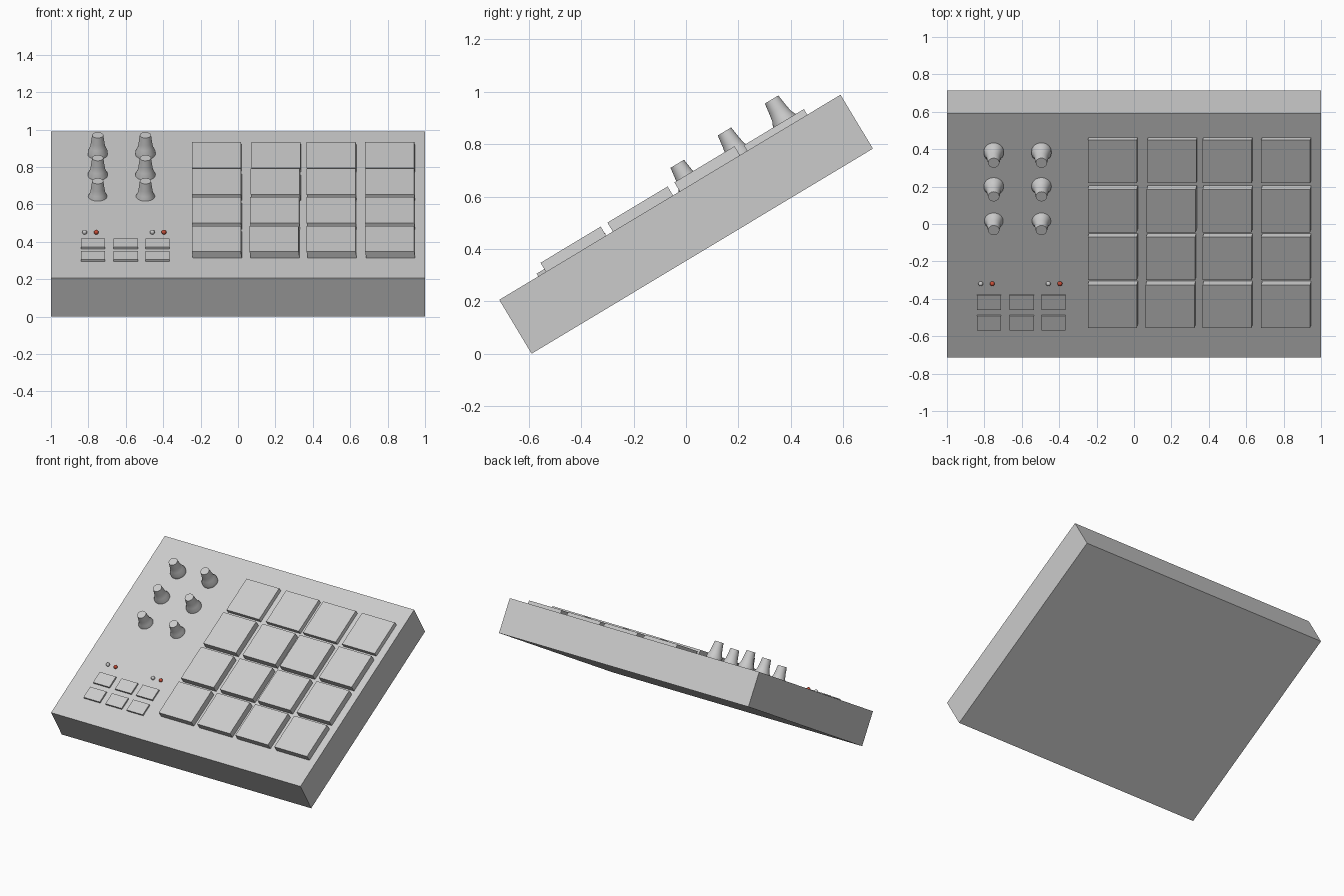
import bpy, bmesh, math
from mathutils import Matrix

if "Cube" in bpy.data.objects:
    bpy.data.objects.remove(bpy.data.objects["Cube"])

# Panel frame: x across, u up the slope, n out of the panel
TILT = math.radians(31)
FRAME = Matrix.Translation((0, -0.713, 0.206)) @ Matrix.Rotation(TILT, 4, 'X')


def finish(name, bm, mat=None, smooth=False):
    bmesh.ops.recalc_face_normals(bm, faces=bm.faces)
    bm.transform(FRAME)
    me = bpy.data.meshes.new(name)
    bm.to_mesh(me)
    bm.free()
    ob = bpy.data.objects.new(name, me)
    bpy.context.collection.objects.link(ob)
    if mat:
        me.materials.append(mat)
    if smooth:
        bpy.context.view_layer.objects.active = ob
        ob.select_set(True)
        bpy.ops.object.shade_smooth_by_angle(angle=math.radians(40))
        ob.select_set(False)
    return ob


def block(name, x0, x1, u0, u1, n0, n1, lean=0.0):
    """Box in panel coordinates; lean shifts the base sideways."""
    bm = bmesh.new()
    bmesh.ops.create_cube(bm, size=1)
    for v in bm.verts:
        base = v.co.z < 0
        v.co = ((x1 if v.co.x > 0 else x0) + (lean if base else 0),
                u1 if v.co.y > 0 else u0, n0 if base else n1)
    return finish(name, bm)


def knob(name, x, u, sink):
    profile = [(0, 0), (0.053, 0), (0.053, 0.02), (0.041, 0.046),
               (0.036, 0.075), (0.030, 0.12), (0, 0.12)]
    bm = bmesh.new()
    vs = [bm.verts.new((r, 0, h)) for r, h in profile]
    es = [bm.edges.new(p) for p in zip(vs, vs[1:])]
    bmesh.ops.spin(bm, geom=vs + es, cent=(0, 0, 0), axis=(0, 0, 1),
                   angle=math.tau, steps=32)
    bmesh.ops.remove_doubles(bm, verts=bm.verts, dist=1e-5)
    bm.transform(Matrix.Translation((x, u, -sink)))
    return finish(name, bm, smooth=True)


def lamp(name, x, mat=None):
    bm = bmesh.new()
    bmesh.ops.create_uvsphere(bm, u_segments=16, v_segments=10, radius=0.013,
                              matrix=Matrix.Translation((x, 0.464, 0.008)))
    return finish(name, bm, mat, True)


# Slanted case
block("case", -1, 1, 0, 1.52, -0.24, 0)

# 4 x 4 pads, back row sits lower
for r, (u, h) in enumerate([(0.208, 0.04), (0.506, 0.04), (0.804, 0.04), (1.104, 0.025)]):
    for c, x in enumerate([-0.247, 0.062 + 0.003 * r, 0.367, 0.68]):
        block(f"pad_{r}_{c}", x, x + 0.262, u, u + 0.268, -0.01, h, 0.007)

# Small buttons
for r, u in enumerate([0.174, 0.302]):
    for c, x in enumerate([-0.84, -0.665, -0.495]):
        block(f"button_{r}_{c}", x, x + 0.13, u, u + 0.09, -0.01, 0.012)

# Knobs, sunk deeper toward the front
for r, (u, sink) in enumerate([(0.85, 0.025), (1.068, 0.012), (1.285, 0)]):
    for c, x in enumerate([-0.75, -0.495]):
        knob(f"knob_{r}_{c}", x, u, sink)

# Indicator lamps: grey and red pairs
red = bpy.data.materials.new("lamp_red")
red.diffuse_color = (0.6, 0.08, 0.04, 1)
red.use_nodes = True
red.node_tree.nodes["Principled BSDF"].inputs["Base Color"].default_value = red.diffuse_color
for i, x in enumerate([-0.82, -0.458]):
    lamp(f"grey_lamp_{i}", x)
    lamp(f"red_lamp_{i}", x + 0.062, red)
